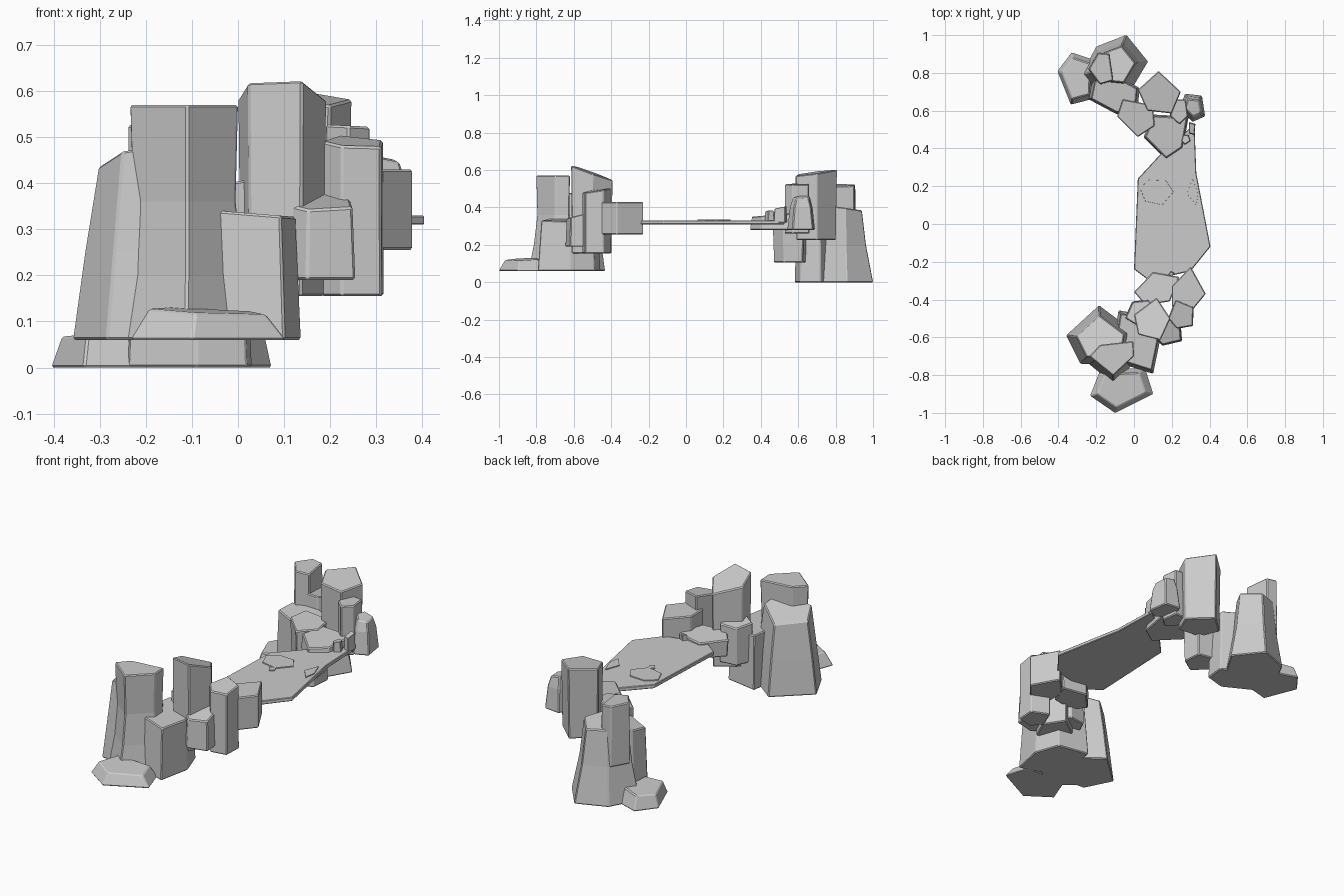
import bpy, bmesh


def rock(name, poly, rings, tilt=(0, 0), bevel=0.005):
    """Faceted stone: outline scaled per (z, scale) ring, last ring tilted."""
    cx = sum(p[0] for p in poly) / len(poly)
    cy = sum(p[1] for p in poly) / len(poly)
    bm = bmesh.new()
    loops = []
    for i, (z, s) in enumerate(rings):
        loop = []
        for x, y in poly:
            dx, dy = (x - cx) * s, (y - cy) * s
            dz = tilt[0] * dx + tilt[1] * dy if i == len(rings) - 1 else 0
            loop.append(bm.verts.new((cx + dx, cy + dy, z + dz)))
        loops.append(loop)
    n = len(poly)
    for a, b in zip(loops, loops[1:]):
        for i in range(n):
            j = (i + 1) % n
            bm.faces.new((a[i], a[j], b[j], b[i]))
    bm.faces.new(loops[0])
    bm.faces.new(loops[-1])
    bmesh.ops.recalc_face_normals(bm, faces=bm.faces)
    me = bpy.data.meshes.new(name)
    bm.to_mesh(me)
    bm.free()
    ob = bpy.data.objects.new(name, me)
    bpy.context.collection.objects.link(ob)
    if bevel:
        mod = ob.modifiers.new("worn_edges", "BEVEL")
        mod.width = bevel
        mod.segments = 1
        mod.limit_method = "ANGLE"
    return ob


# Front pillar: tall half, lower shoulder, buttress and foot
rock("front_pillar", [(-.237, -.70), (-.11, -.803), (0, -.70), (-.003, -.62), (-.18, -.64)],
     [(.06, 1.38), (.2, 1.12), (.36, .95), (.57, 1)])
rock("front_shoulder", [(-.36, -.59), (-.285, -.74), (-.03, -.75), (0, -.57), (-.185, -.43)],
     [(.06, 1), (.25, .86), (.46, .7)], (.15, -.25))
rock("front_buttress", [(-.12, -.72), (.10, -.79), (.135, -.62), (.09, -.49), (-.08, -.46)],
     [(.06, 1.02), (.335, .91)], (-.08, 0))
rock("front_foot", [(-.235, -.91), (-.10, -1.003), (.105, -.90), (.06, -.76), (-.18, -.77)],
     [(.06, 1), (.123, .75)], (-.05, .05))

# Front stones stepping up to the bridge
rock("front_tall_stone", [(.022, -.585), (.14, -.615), (.193, -.50), (.12, -.39), (0, -.48)],
     [(.155, .95), (.59, 1)], (-.05, -.35))
rock("front_back_stone", [(-.05, -.50), (.05, -.56), (.13, -.47), (.08, -.40), (-.01, -.41)],
     [(.19, 1), (.40, .95)], (.1, -.15))
rock("front_small_stone", [(.105, -.60), (.15, -.645), (.255, -.62), (.245, -.50), (.13, -.48)],
     [(.19, 1), (.36, .92)], (0, .25))
rock("front_side_stone", [(.18, -.50), (.225, -.555), (.312, -.54), (.316, -.44), (.22, -.40)],
     [(.155, 1), (.49, .98)], (-.05, .15))
rock("front_end_stone", [(.2, -.33), (.2, -.435), (.31, -.455), (.38, -.37), (.3, -.225)],
     [(.255, 1), (.43, 1)])
rock("front_inner_stone", [(0, -.36), (.06, -.43), (.19, -.41), (.24, -.28), (.1, -.255)],
     [(.255, .95), (.35, 1)], (.05, -.1))

# Bridge slab with thin raised flakes
rock("bridge_slab", [(0, -.24), (.08, -.30), (.30, -.25), (.405, -.12), (.33, .27),
                     (.32, .53), (.14, .37), (.02, .24)],
     [(.31, 1), (.33, .995)], bevel=.003)
for i, flake in enumerate([
        [(.03, .19), (.06, .12), (.15, .10), (.21, .17), (.17, .23), (.08, .235)],
        [(.28, .16), (.33, .10), (.34, .16), (.31, .24)],
        [(.12, .09), (.14, .06), (.16, .08), (.15, .11)]]):
    rock(f"bridge_flake_{i + 1}", flake, [(.325, 1), (.335, .98)], bevel=0)

# Back pillar: shoulder, narrow tall half, buttress and foot
rock("back_shoulder", [(-.28, .79), (-.22, .72), (-.02, .70), (.075, .86), (-.04, 1.002), (-.2, .94)],
     [(0, 1), (.2, .77), (.40, .64)], (0, -.15))
rock("back_pillar", [(-.24, .82), (-.18, .74), (-.11, .76), (-.13, .90), (-.19, .905)],
     [(.2, 1.05), (.52, 1)], (-.1, 0))
rock("back_buttress", [(-.24, .66), (-.09, .58), (.02, .61), (.03, .72), (-.12, .80), (-.22, .76)],
     [(0, 1), (.34, .9)], (.05, .1))
rock("back_foot", [(-.407, .81), (-.335, .63), (-.22, .66), (-.21, .87), (-.33, .91)],
     [(0, 1), (.075, .78)], (.1, 0))

# Back stones stepping down to the bridge
rock("back_tall_stone", [(.02, .71), (.07, .60), (.20, .585), (.248, .70), (.13, .81)],
     [(.225, .95), (.585, 1)], (-.05, .13))
rock("back_inner_stone", [(-.09, .57), (.02, .46), (.11, .52), (.10, .63), (-.06, .66)],
     [(.105, .92), (.37, 1)], (.05, .1))
rock("back_flat_stone", [(.05, .46), (.17, .34), (.26, .40), (.29, .57), (.10, .58)],
     [(.28, 1), (.36, .92)], (0, .08))
rock("back_side_stone", [(.19, .57), (.24, .525), (.287, .57), (.275, .66), (.20, .66)],
     [(.26, 1), (.525, .97)], (-.05, 0))
rock("back_end_stone", [(.24, .61), (.31, .54), (.377, .57), (.36, .68), (.27, .69)],
     [(.28, 1), (.40, .82), (.455, .6)], (-.2, .05))
rock("back_pebble_1", [(.25, .44), (.27, .42), (.30, .44), (.29, .47), (.26, .475)],
     [(.32, 1), (.38, .9)], (.2, 0), .002)
rock("back_pebble_2", [(.29, .48), (.32, .47), (.325, .53), (.29, .54)],
     [(.32, 1), (.40, .9)], (0, .2), .002)
rock("front_pebble", [(.18, -.27), (.20, -.28), (.215, -.26), (.195, -.25)],
     [(.32, 1), (.36, .9)], (0, .2), .002)
